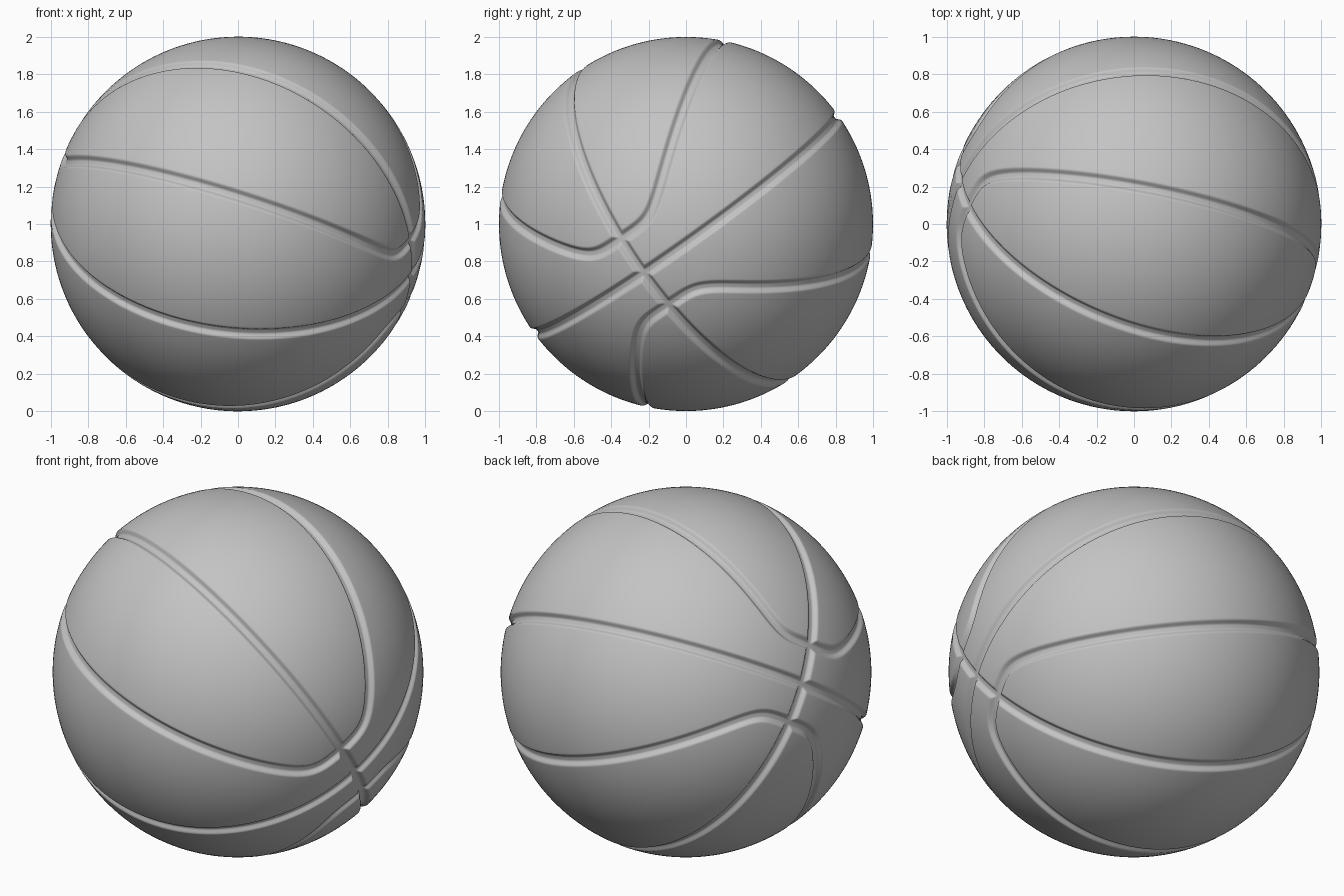
import bpy
import bmesh
from math import sqrt
from mathutils import Vector

default = bpy.data.objects.get("Cube")
if default:
    bpy.data.objects.remove(default, do_unlink=True)

# Seam frame: n is normal to the first ring, q to the second, both meet at +-p
n = Vector((0.087, -0.58, 0.81)).normalized()
q = Vector((-0.34, -0.777, -0.527))
q = (q - n * q.dot(n)).normalized()

BEND = 0.22         # distance from the pole to the nearest point of a side loop
FLOOR = 0.010       # half width of the flat groove floor
LIP = 0.038         # half width at the rounded lip
DEPTH = 0.022


def seam_distance(v):
    """Distance on the unit ball to the nearest of the rings and side loops."""
    a, b = abs(v.dot(n)), abs(v.dot(q))
    g = (b ** 5 + BEND ** 5) ** 0.2
    loop = abs(g - a) / sqrt(1 + (b / g) ** 8)
    return min(a, b, loop)


def groove(d):
    t = min(max((LIP - d) / (LIP - FLOOR), 0), 1)
    return DEPTH * t * t * (3 - 2 * t)


# Ball, refined only along the seams
bm = bmesh.new()
bmesh.ops.create_icosphere(bm, subdivisions=6, radius=1)
for cuts, reach in ((1, 0.065), (2, 0.048)):
    near = {v for v in bm.verts if seam_distance(v.co) < reach}
    edges = [e for e in bm.edges if e.verts[0] in near or e.verts[1] in near]
    bmesh.ops.subdivide_edges(bm, edges=edges, cuts=cuts, use_grid_fill=True)
    bmesh.ops.triangulate(bm, faces=[f for f in bm.faces if len(f.verts) > 3])
    for v in bm.verts:
        v.co.normalize()

# Press the grooves in
for v in bm.verts:
    v.co *= 1 - groove(seam_distance(v.co))
    v.co.z += 1
for f in bm.faces:
    f.smooth = True

mesh = bpy.data.meshes.new("ball")
bm.to_mesh(mesh)
bm.free()
ball = bpy.data.objects.new("ball", mesh)
bpy.context.collection.objects.link(ball)

# Single plain grey
grey = bpy.data.materials.new("plain_grey")
grey.use_nodes = True
colour = (0.55, 0.55, 0.55, 1)
grey.diffuse_color = colour
grey.node_tree.nodes["Principled BSDF"].inputs["Base Color"].default_value = colour
mesh.materials.append(grey)
